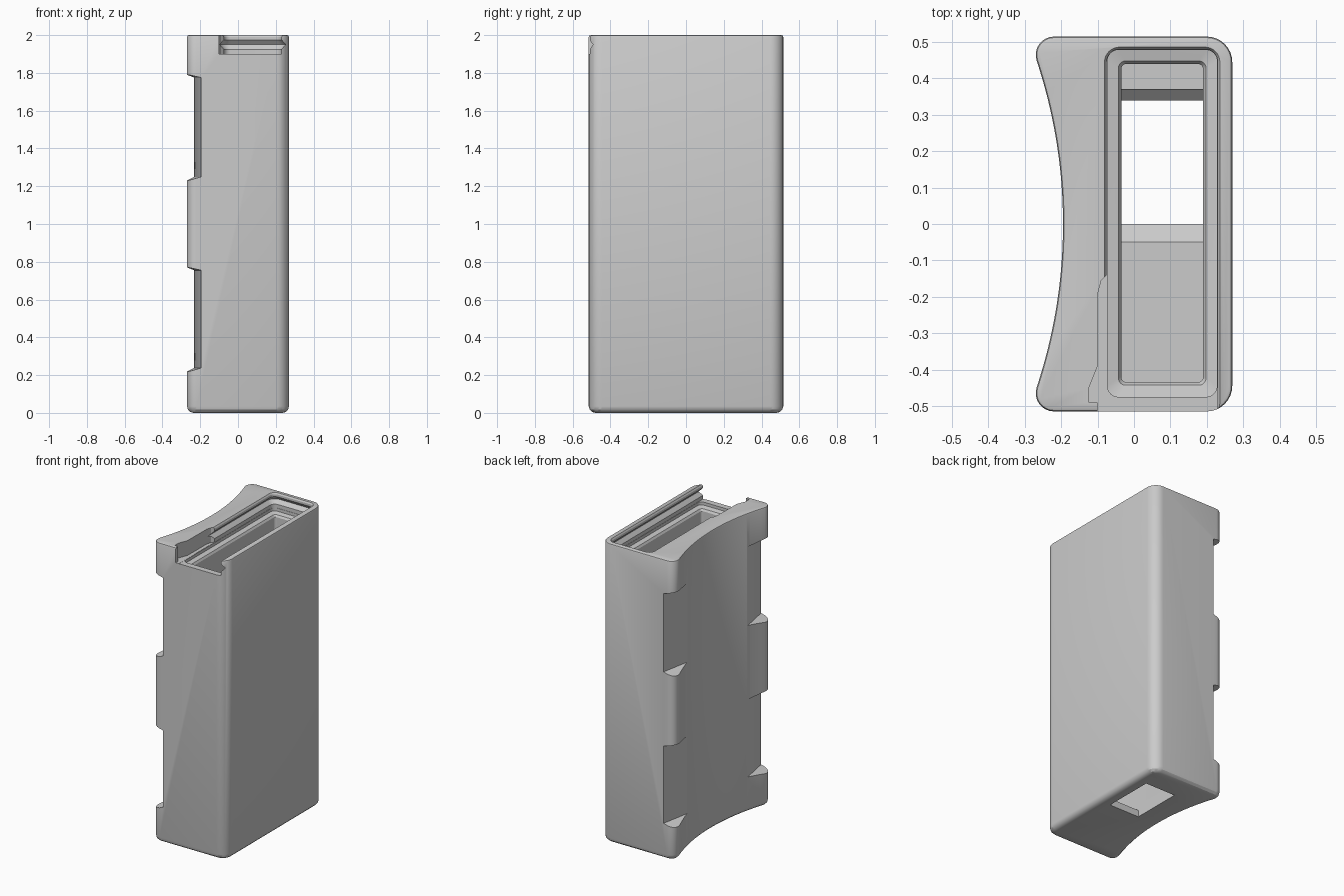
import bpy, bmesh
from math import sin, cos, asin, radians, degrees

cube = bpy.data.objects.get("Cube")
if cube:
    bpy.data.objects.remove(cube, do_unlink=True)


def arc(cx, cy, r, a0, a1, n=8):
    """Points on an arc, angles in degrees."""
    angles = [radians(a0 + (a1 - a0) * i / n) for i in range(n + 1)]
    return [(cx + r * cos(a), cy + r * sin(a)) for a in angles]


def rounded_rect(x0, y0, x1, y1, r):
    return (arc(x1 - r, y0 + r, r, -90, 0) + arc(x1 - r, y1 - r, r, 0, 90)
            + arc(x0 + r, y1 - r, r, 90, 180) + arc(x0 + r, y0 + r, r, 180, 270))


def at_z(points, z):
    return [(x, y, z) for x, y in points]


def loft(name, loops, bevels=()):
    """Closed solid through matching loops; bevels = (z, offset, segments)."""
    bm = bmesh.new()
    rings = [[bm.verts.new(p) for p in loop] for loop in loops]
    n = len(rings[0])
    for a, b in zip(rings, rings[1:]):
        for i in range(n):
            j = (i + 1) % n
            bm.faces.new((a[i], a[j], b[j], b[i]))
    bm.faces.new(rings[0][::-1])
    bm.faces.new(rings[-1])
    bmesh.ops.recalc_face_normals(bm, faces=bm.faces)
    for z, offset, segments in bevels:
        rim = [e for e in bm.edges if all(abs(v.co.z - z) < 1e-5 for v in e.verts)]
        bmesh.ops.bevel(bm, geom=rim, offset=offset, segments=segments,
                        profile=0.5, affect='EDGES')
    mesh = bpy.data.meshes.new(name)
    bm.to_mesh(mesh)
    bm.free()
    obj = bpy.data.objects.new(name, mesh)
    bpy.context.collection.objects.link(obj)
    return obj


def cut(target, cutter):
    cutter.hide_render = True
    mod = target.modifiers.new("cut", 'BOOLEAN')
    mod.operation = 'DIFFERENCE'
    mod.solver = 'EXACT'
    mod.object = cutter
    bpy.context.view_layer.objects.active = target
    bpy.ops.object.modifier_apply(modifier=mod.name)
    bpy.data.objects.remove(cutter, do_unlink=True)


# Case body: rounded block with one hollow-curved long side
hollow_r, tip_r = 1.424, 0.05
hollow_x = -0.195 - hollow_r
tip = degrees(asin(0.465 / (hollow_r + tip_r)))
outline = (arc(0.2, -0.445, 0.07, -90, 0) + arc(0.2, 0.445, 0.07, 0, 90)
           + arc(-0.22, 0.465, tip_r, 90, 180 + tip)
           + arc(hollow_x, 0, hollow_r, tip, -tip, 32)[1:-1]
           + arc(-0.22, -0.465, tip_r, 180 - tip, 270))
body = loft("case_body", [at_z(outline, 0), at_z(outline, 2)],
            bevels=[(0, 0.035, 3), (2, 0.01, 2)])

# Inner cavity with a stepped ledge at its mouth
inner = rounded_rect(-0.035, -0.435, 0.19, 0.44, 0.015)
lip = rounded_rect(-0.043, -0.443, 0.198, 0.448, 0.02)
ledge = rounded_rect(-0.073, -0.475, 0.228, 0.478, 0.03)
cut(body, loft("cavity_cutter", [at_z(inner, 0.08), at_z(inner, 1.86), at_z(lip, 1.873),
                                 at_z(ledge, 1.88), at_z(ledge, 1.95)]))

# Opening through the floor, with sloped ends
opening = [(-0.05, 0.1), (-0.05, 0.08), (0, 0.045), (0, -0.05), (0.34, -0.05),
           (0.34, 0.045), (0.37, 0.075), (0.37, 0.1)]
cut(body, loft("floor_opening_cutter",
               [[(x, y, z) for y, z in opening] for x in (-0.034, 0.189)]))

# Lid slot, open at the front, with a V groove along its walls
slot_steps = [(1.9, 0), (1.925, 0), (1.95, 0.022), (1.975, 0),
              (1.99, 0), (2.0, 0.006), (2.03, 0.006)]
cut(body, loft("lid_slot_cutter",
               [at_z(rounded_rect(-0.075 - o, -0.7, 0.23 + o, 0.48 + o, 0.035 + o), z)
                for z, o in slot_steps]))

# Catch pocket beside the slot
pocket = [(-0.05, -0.13), (-0.075, -0.14), (-0.09, -0.155), (-0.099, -0.19),
          (-0.1, -0.39), (-0.124, -0.45), (-0.124, -0.49), (-0.1, -0.49),
          (-0.1, -0.6), (-0.05, -0.6)]
cut(body, loft("catch_pocket_cutter", [at_z(pocket, 1.901), at_z(pocket, 2.05)]))

# Four strap notches on the edges of the hollow side, flared outward
for side in (-1, 1):
    for low, high in ((0.238, 0.755), (1.25, 1.775)):
        wall = [(-0.185, 0.57 * side), (-0.25, 0.225 * side)]
        outer = [(x - 0.15, y) for x, y in reversed(wall)]
        loops = [at_z(wall, z) + at_z(outer, z + flare)
                 for z, flare in ((low, -0.045), (high, 0.035))]
        cut(body, loft("strap_notch_cutter", loops))

# Single grey plastic
grey = bpy.data.materials.new("grey_plastic")
grey.use_nodes = True
colour = (0.6, 0.6, 0.6, 1)
grey.diffuse_color = colour
grey.node_tree.nodes["Principled BSDF"].inputs["Base Color"].default_value = colour
body.data.materials.clear()
body.data.materials.append(grey)
for face in body.data.polygons:
    face.material_index = 0

# Smooth the rounded corners, keep the edges sharp
bpy.ops.object.select_all(action='DESELECT')
body.select_set(True)
bpy.context.view_layer.objects.active = body
bpy.ops.object.shade_smooth_by_angle(angle=radians(30))
